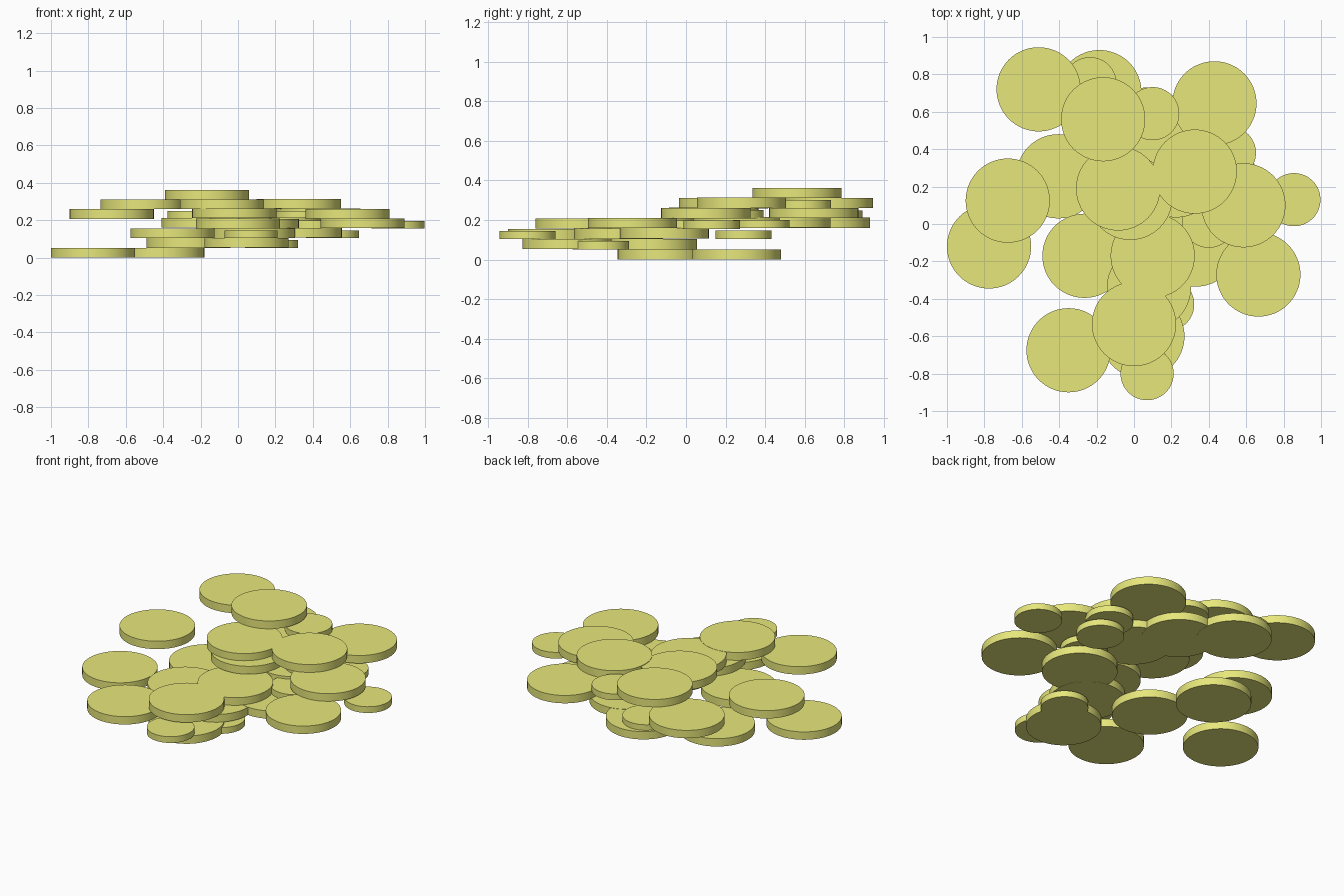
import bpy
import math

if "Cube" in bpy.data.objects:
    bpy.data.objects.remove(bpy.data.objects["Cube"])

gold = bpy.data.materials.new("gold")
gold.diffuse_color = (0.8, 0.8, 0.2, 1)
gold.use_nodes = True
gold.node_tree.nodes["Principled BSDF"].inputs["Base Color"].default_value = gold.diffuse_color

STEP = 0.0517  # height of one layer of coins
LARGE, SMALL = (0.225, 0.0517), (0.142, 0.041)


def coin(name, size, x, y, z):
    radius, thick = size
    bpy.ops.mesh.primitive_cylinder_add(vertices=64, radius=radius, depth=thick,
                                        location=(x, y, z + thick / 2))
    ob = bpy.context.object
    ob.name = name
    ob.data.materials.append(gold)
    bpy.ops.object.shade_smooth_by_angle(angle=math.radians(30))


# Large coins: centres, layer by layer from the ground up
large_layers = [
    [(-0.775, -0.12), (-0.405, 0.255)],
    [(-0.265, -0.17), (0.045, -0.60)],
    [(-0.35, -0.675), (0.08, -0.34), (0.33, -0.11)],
    [(0.10, -0.17), (0.00, -0.535), (0.665, -0.27), (-0.185, 0.705),
     (0.074, 0.505), (0.225, 0.26)],
    [(-0.675, 0.125), (0.585, 0.10), (0.43, 0.645), (-0.02, 0.14)],
    [(-0.085, 0.19), (-0.51, 0.72), (0.325, 0.28)],
    [(-0.165, 0.56)],
]
# Small coins tucked between them
small_layers = [
    [],
    [(0.18, -0.43)],
    [(0.07, -0.80), (0.505, 0.29)],
    [(0.855, 0.13), (0.40, 0.015), (0.51, 0.38)],
    [(-0.235, 0.75), (0.34, 0.25)],
    [(0.10, 0.59)],
]

for label, size, layers in (("large_coin", LARGE, large_layers),
                            ("small_coin", SMALL, small_layers)):
    for level, centres in enumerate(layers):
        for i, (x, y) in enumerate(centres):
            # tiny lift keeps overlapping coins of one layer from sharing a face
            lift = 0.0015 * i if level else 0
            coin(f"{label}_{level}_{i}", size, x, y, level * STEP + lift)
